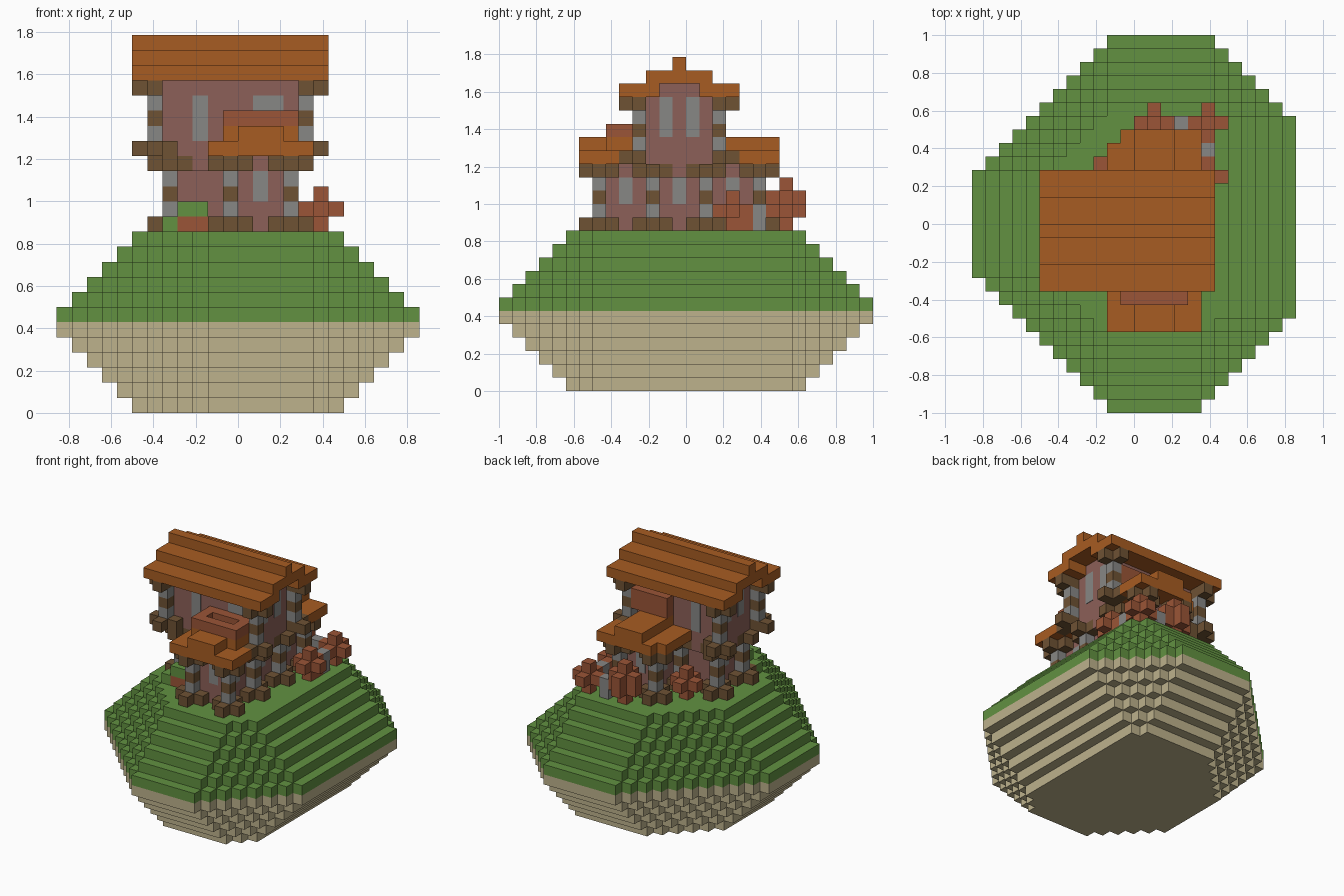
import bpy
import bmesh
from mathutils import Vector

cube = bpy.data.objects.get("Cube")
if cube:
    bpy.data.objects.remove(cube, do_unlink=True)

U = 1 / 14  # edge of one block
COLOURS = {
    "sand": (0.51, 0.445, 0.262),
    "grass": (0.122, 0.283, 0.053),
    "roof_orange": (0.39, 0.107, 0.016),
    "timber": (0.156, 0.084, 0.034),
    "plaster": (0.262, 0.117, 0.098),
    "stone": (0.242, 0.242, 0.235),
    "brick_red": (0.328, 0.091, 0.038),
}
MATS = {}
for name, rgb in COLOURS.items():
    m = bpy.data.materials.new(name)
    m.use_nodes = True
    m.diffuse_color = (*rgb, 1)
    m.node_tree.nodes["Principled BSDF"].inputs["Base Color"].default_value = (*rgb, 1)
    MATS[name] = m

cells = {}     # block position -> part name; the first part to claim a block keeps it
part_mat = {}  # part name -> colour


def fill(part, colour, x, y, z):
    """Fill a block range with one part."""
    part_mat[part] = colour
    for i in range(*x):
        for j in range(*y):
            for k in range(*z):
                cells.setdefault((i, j, k), part)


def block(part, colour, x, y, z):
    fill(part, colour, (x, x + 1), (y, y + 1), (z, z + 1))


def cross(part, colour, x, y, z, arms):
    """A centre block with an arm in each listed direction."""
    block(part, colour, x, y, z)
    for a, b, c in arms:
        block(part, colour, x + a, y + b, z + c)


FLAT = [(1, 0, 0), (-1, 0, 0), (0, 1, 0), (0, -1, 0)]
ALL = FLAT + [(0, 0, 1), (0, 0, -1)]

# Floating island: stepped layers with diagonal corners
for k in range(12):
    d = 5 - k if k < 6 else k - 6
    for j in range(d - 14, 14 - d):
        if j >= 0:
            lo, hi = j + 1 - (16 - d), 20 - d - (j + 1)
        else:
            lo, hi = -j - (16 - d), 19 - d + j
        span = (max(lo, d - 12), min(hi, 12 - d))
        part, col = ("island_rock", "sand") if k < 6 else ("grass_hill", "grass")
        fill(part, col, span, (j, j + 1), (k, k + 1))

# Ground floor posts: timber feet and heads, banded shafts
for x, y in [(-1, -7), (3, -7), (-5, -3), (-1, -3), (3, -3),
             (-5, 1), (-1, 1), (3, 1), (-1, 5), (3, 5)]:
    cross("post_feet", "timber", x, y, 12, FLAT)
    cross("post_heads", "timber", x, y, 16, FLAT)
    block("post_bands", "timber", x, y, 14)
    for z in (13, 15):
        block("post_shafts", "stone", x, y, z)

# Upper floor posts with brackets pointing outward
for x, sx in ((-6, -1), (4, 1)):
    for y, sy in ((-4, -1), (2, 1)):
        cross("upper_brackets", "timber", x, y, 21, [(sx, 0, 0), (0, sy, 0)])
        cross("upper_feet", "timber", x, y, 17, FLAT[:2] + [(0, sy, 0)])
        block("upper_bands", "timber", x, y, 19)
        for z in (18, 20):
            block("upper_shafts", "stone", x, y, z)

# Main roof: three stepped tiers, open under the gable
for y in ((-5, -2), (1, 4)):
    fill("main_roof", "roof_orange", (-7, 6), y, (22, 23))
fill("main_roof", "roof_orange", (-7, 6), (-3, 2), (23, 24))
fill("main_roof", "roof_orange", (-7, 6), (-1, 0), (24, 25))

# Balcony parapet over the front wing, and brick panel at the back
for x, y in (((-1, 4), (-6, -5)), ((-1, 0), (-5, -3)), ((3, 4), (-5, -3)), ((0, 3), (-4, -3))):
    fill("balcony_parapet", "brick_red", x, y, (19, 20))
fill("back_panel", "brick_red", (0, 4), (2, 3), (19, 21))

# Wing roofs
fill("front_wing_roof", "roof_orange", (-2, 5), (-8, -3), (17, 18))
fill("front_wing_roof", "roof_orange", (0, 3), (-8, -3), (18, 19))
fill("front_wing_roof", "roof_orange", (-1, 4), (-6, -3), (18, 19))
fill("back_wing_roof", "roof_orange", (-2, 5), (2, 6), (17, 18))
fill("back_wing_roof", "roof_orange", (-1, 5), (6, 7), (17, 18))
fill("back_wing_roof", "roof_orange", (0, 3), (2, 7), (18, 19))

# Walls
fill("lower_walls", "plaster", (-4, 3), (-2, 1), (12, 16))
fill("wing_walls", "plaster", (0, 3), (-6, 5), (12, 17))
fill("upper_walls", "plaster", (-5, 4), (-3, 2), (16, 22))
fill("gable_walls", "plaster", (-5, 4), (-2, 1), (22, 23))

# Brick garden clusters and stone stubs around the back
for x, y, z in [(5, 7, 13), (1, 7, 14), (1, 7, 13), (5, 3, 13), (-3, 3, 13)]:
    cross("garden_bricks", "brick_red", x, y, z, ALL)
for x, y in ((5, 5), (3, 7)):
    fill("garden_stones", "stone", (x, x + 1), (y, y + 1), (12, 14))
fill("garden_bricks", "brick_red", (5, 6), (4, 5), (12, 13))

# Green planter beside the front wing
fill("planter_base", "brick_red", (-4, -2), (-5, -4), (12, 13))
fill("planter_leaves", "grass", (-4, -2), (-5, -4), (13, 14))
block("planter_leaves", "grass", -5, -5, 12)


def finish(bm, name, colour):
    mesh = bpy.data.meshes.new(name)
    bm.to_mesh(mesh)
    bm.free()
    mesh.materials.append(MATS[colour])
    bpy.context.collection.objects.link(bpy.data.objects.new(name, mesh))


# Turn the blocks into meshes, keeping only exposed faces
meshes = {p: bmesh.new() for p in part_mat}
for pos, part in cells.items():
    bm = meshes[part]
    centre = Vector(pos) + Vector((0.5, 0.5, 0.5))
    for step in ALL:
        if tuple(a + b for a, b in zip(pos, step)) in cells:
            continue
        n = Vector(step)
        u = Vector((n.y, n.z, n.x))
        v = n.cross(u)
        bm.faces.new([bm.verts.new((centre + (n + u * a + v * b) / 2) * U)
                      for a, b in ((-1, -1), (1, -1), (1, 1), (-1, 1))])
for part, bm in meshes.items():
    bmesh.ops.remove_doubles(bm, verts=bm.verts, dist=U / 100)
    finish(bm, part, part_mat[part])


def pane(name, lo, hi):
    """Thin window plate between two corners, in blocks."""
    bm = bmesh.new()
    lo, hi = Vector(lo), Vector(hi)
    bmesh.ops.create_cube(bm, size=1)
    for v in bm.verts:
        v.co = [((a + b) / 2 + c * (b - a)) * U for a, b, c in zip(lo, hi, v.co)]
    finish(bm, name, "stone")


T = 0.05  # half thickness of a pane
for side, y in (("front", -3), ("back", 2)):
    pane(side + "_left_window", (1, y - T, 18), (3, y + T, 21))
    pane(side + "_right_window", (-3, y - T, 18), (-2, y + T, 21))
for side, y in (("front", -6), ("back", 5)):
    pane(side + "_wing_window", (1, y - T, 14), (2, y + T, 16))
for side, x in (("left", 4), ("right", -5)):
    for y in (-2, 0):
        pane(side + "_gable_window", (x - T, y, 19), (x + T, y + 1, 22))
for side, x in (("left", 3), ("right", 0)):
    for y in (-5, 3):
        pane(side + "_wing_side_window", (x - T, y, 14), (x + T, y + 1, 16))
for side, x in (("left", 3), ("right", -4)):
    pane(side + "_lower_window", (x - T, -1, 14), (x + T, 0, 16))
